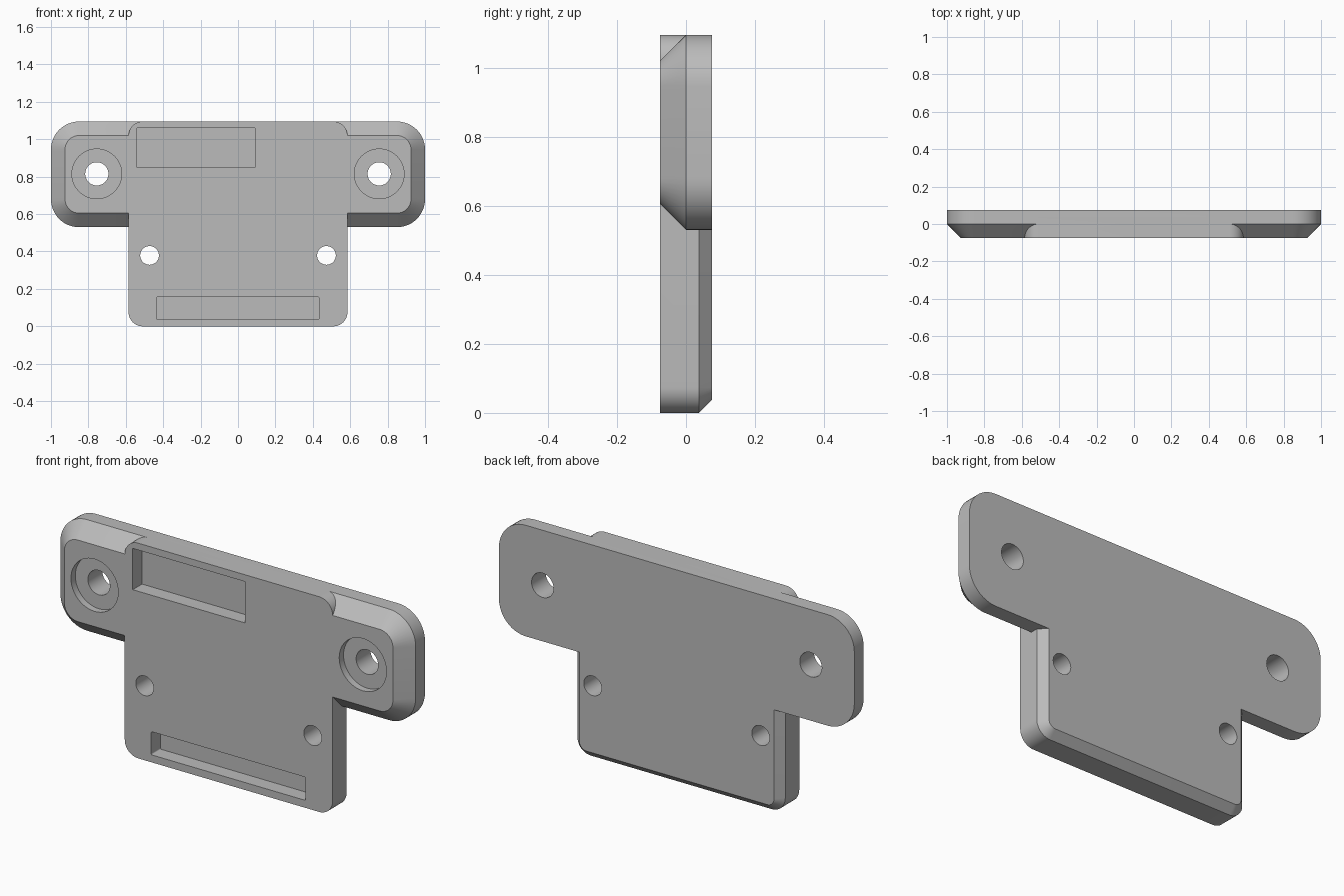
import bpy, bmesh, math

cube = bpy.data.objects.get("Cube")
if cube:
    bpy.data.objects.remove(cube, do_unlink=True)

TOP, HALF = 1.095, 0.075      # overall height, half thickness

grey = bpy.data.materials.new("plain grey")
grey.use_nodes = True
grey.diffuse_color = (0.5, 0.5, 0.5, 1)
grey.node_tree.nodes["Principled BSDF"].inputs["Base Color"].default_value = (0.5, 0.5, 0.5, 1)


def outline(x0, x1, z0, z1, r, inset, steps=12):
    """Rounded rectangle in x and z, shrunk by inset."""
    pts = []
    corners = [(x1 - r, z1 - r), (x0 + r, z1 - r), (x0 + r, z0 + r), (x1 - r, z0 + r)]
    for quarter, (cx, cz) in enumerate(corners):
        for i in range(steps + 1):
            a = (quarter + i / steps) * math.pi / 2
            pts.append((cx + (r - inset) * math.cos(a), cz + (r - inset) * math.sin(a)))
    return pts


def slab(name, x0, x1, z0, z1, r, layers):
    """Rounded slab lofted along y through (y, inset) layers."""
    bm = bmesh.new()
    rings = [[bm.verts.new((x, y, z)) for x, z in outline(x0, x1, z0, z1, r, d)]
             for y, d in layers]
    n = len(rings[0])
    for a, b in zip(rings, rings[1:]):
        for i in range(n):
            j = (i + 1) % n
            bm.faces.new((a[i], a[j], b[j], b[i]))
    bm.faces.new(rings[0])
    bm.faces.new(rings[-1])
    bmesh.ops.remove_doubles(bm, verts=bm.verts, dist=1e-5)
    bmesh.ops.recalc_face_normals(bm, faces=bm.faces)
    mesh = bpy.data.meshes.new(name)
    bm.to_mesh(mesh)
    bm.free()
    mesh.materials.append(grey)
    obj = bpy.data.objects.new(name, mesh)
    bpy.context.collection.objects.link(obj)
    return obj


def bore(name, x, z, r, y0, y1):
    """Round cutter along y."""
    return slab(name, x - r, x + r, z - r, z + r, r, [(y0, 0), (y1, 0)])


def combine(target, tool, operation):
    mod = target.modifiers.new(operation.title(), "BOOLEAN")
    mod.operation, mod.solver, mod.object = operation, "EXACT", tool
    bpy.context.view_layer.objects.active = target
    bpy.ops.object.modifier_apply(modifier=mod.name)
    bpy.data.objects.remove(tool, do_unlink=True)


# Centre panel, bevelled at the back; cross bar, bevelled at the front
plate = slab("mounting_plate", -0.585, 0.585, 0, TOP, 0.075,
             [(-HALF, 0), (HALF / 2, 0), (HALF, HALF / 2)])
bar = slab("cross_bar", -1, 1, 0.53, TOP, 0.15,
           [(-HALF, HALF), (0, 0), (HALF, 0)])
combine(plate, bar, "UNION")

# Recesses in the front face
front = [(-0.2, 0), (0, 0)]
cutters = [slab("upper_pocket", -0.54, 0.092, 0.85, 1.06, 0.002, front),
           slab("lower_slot", -0.436, 0.433, 0.038, 0.156, 0.006, front)]

# Screw holes with counterbores, and small pin holes
for s in (-1, 1):
    cutters += [bore("counterbore", s * 0.755, 0.815, 0.133, -0.2, -0.04),
                bore("screw_hole", s * 0.755, 0.815, 0.062, -0.2, 0.2),
                bore("pin_hole", s * 0.473, 0.379, 0.05, -0.2, 0.2)]
for cutter in cutters:
    combine(plate, cutter, "DIFFERENCE")

bpy.ops.object.select_all(action="DESELECT")
plate.select_set(True)
bpy.context.view_layer.objects.active = plate
bpy.ops.object.shade_smooth_by_angle(angle=math.radians(30))
